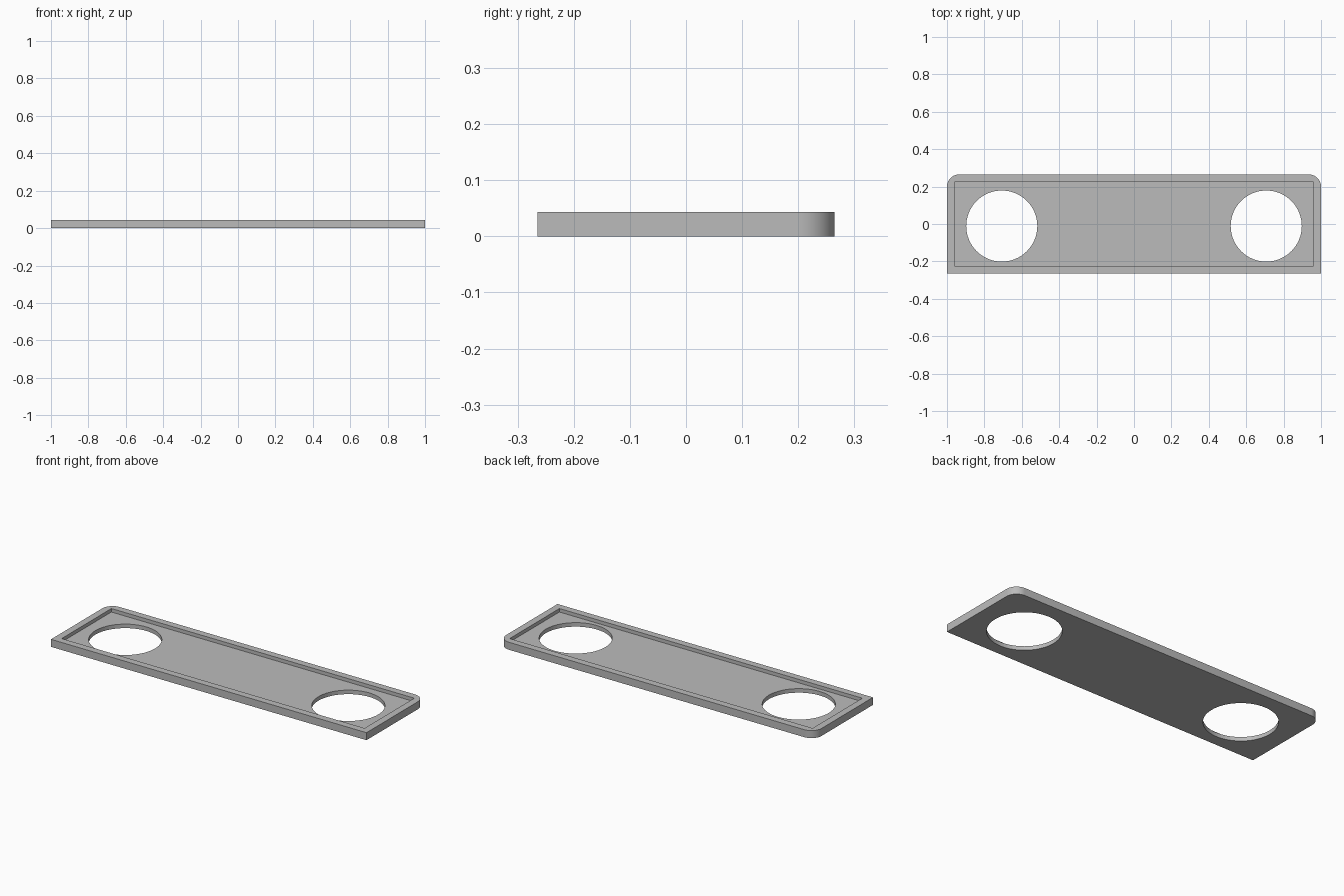
import bpy, bmesh
from math import sin, cos, pi

cube = bpy.data.objects.get("Cube")
if cube:
    bpy.data.objects.remove(cube, do_unlink=True)

HALF_X, HALF_Y, HEIGHT = 1.0, 0.265, 0.043
FLOOR = 0.023
CORNER = 0.065

grey = bpy.data.materials.new("plain grey")
grey.use_nodes = True
colour = (0.5, 0.5, 0.5, 1)
grey.diffuse_color = colour
grey.node_tree.nodes["Principled BSDF"].inputs["Base Color"].default_value = colour


def prism(name, outline, low, high):
    """Extrude a flat outline between two heights."""
    bm = bmesh.new()
    face = bm.faces.new([bm.verts.new((x, y, low)) for x, y in outline])
    extruded = bmesh.ops.extrude_face_region(bm, geom=[face])["geom"]
    top = [v for v in extruded if isinstance(v, bmesh.types.BMVert)]
    bmesh.ops.translate(bm, verts=top, vec=(0, 0, high - low))
    bmesh.ops.recalc_face_normals(bm, faces=bm.faces)
    mesh = bpy.data.meshes.new(name)
    bm.to_mesh(mesh)
    bm.free()
    mesh.materials.append(grey)
    obj = bpy.data.objects.new(name, mesh)
    bpy.context.collection.objects.link(obj)
    return obj


def arc(cx, cy, radius, start, end, steps):
    angles = [start + (end - start) * i / steps for i in range(steps + 1)]
    return [(cx + radius * cos(a), cy + radius * sin(a)) for a in angles]


# Plate with square front corners and rounded back corners
cx, cy = HALF_X - CORNER, HALF_Y - CORNER
outline = [(-HALF_X, -HALF_Y), (HALF_X, -HALF_Y)]
outline += arc(cx, cy, CORNER, 0, pi / 2, 12)
outline += arc(-cx, cy, CORNER, pi / 2, pi, 12)
plate = prism("tray_plate", outline, 0, HEIGHT)

# Shallow recess and two round through holes
rx, ry = 0.96, 0.225
cutters = [prism("recess_cutter", [(-rx, -ry), (rx, -ry), (rx, ry), (-rx, ry)], FLOOR, 0.1)]
for side, label in ((1, "left"), (-1, "right")):
    circle = arc(side * 0.707, -0.011, 0.19, 0, 2 * pi, 64)[:-1]
    cutters.append(prism(label + "_hole_cutter", circle, -0.1, 0.2))

bpy.context.view_layer.objects.active = plate
for cutter in cutters:
    mod = plate.modifiers.new(cutter.name, "BOOLEAN")
    mod.operation = "DIFFERENCE"
    mod.solver = "EXACT"
    mod.object = cutter
    bpy.ops.object.modifier_apply(modifier=mod.name)
    bpy.data.objects.remove(cutter, do_unlink=True)

# Smooth the round walls, keep the edges crisp
bpy.ops.object.select_all(action="DESELECT")
plate.select_set(True)
bpy.ops.object.shade_smooth_by_angle(angle=pi / 6)
